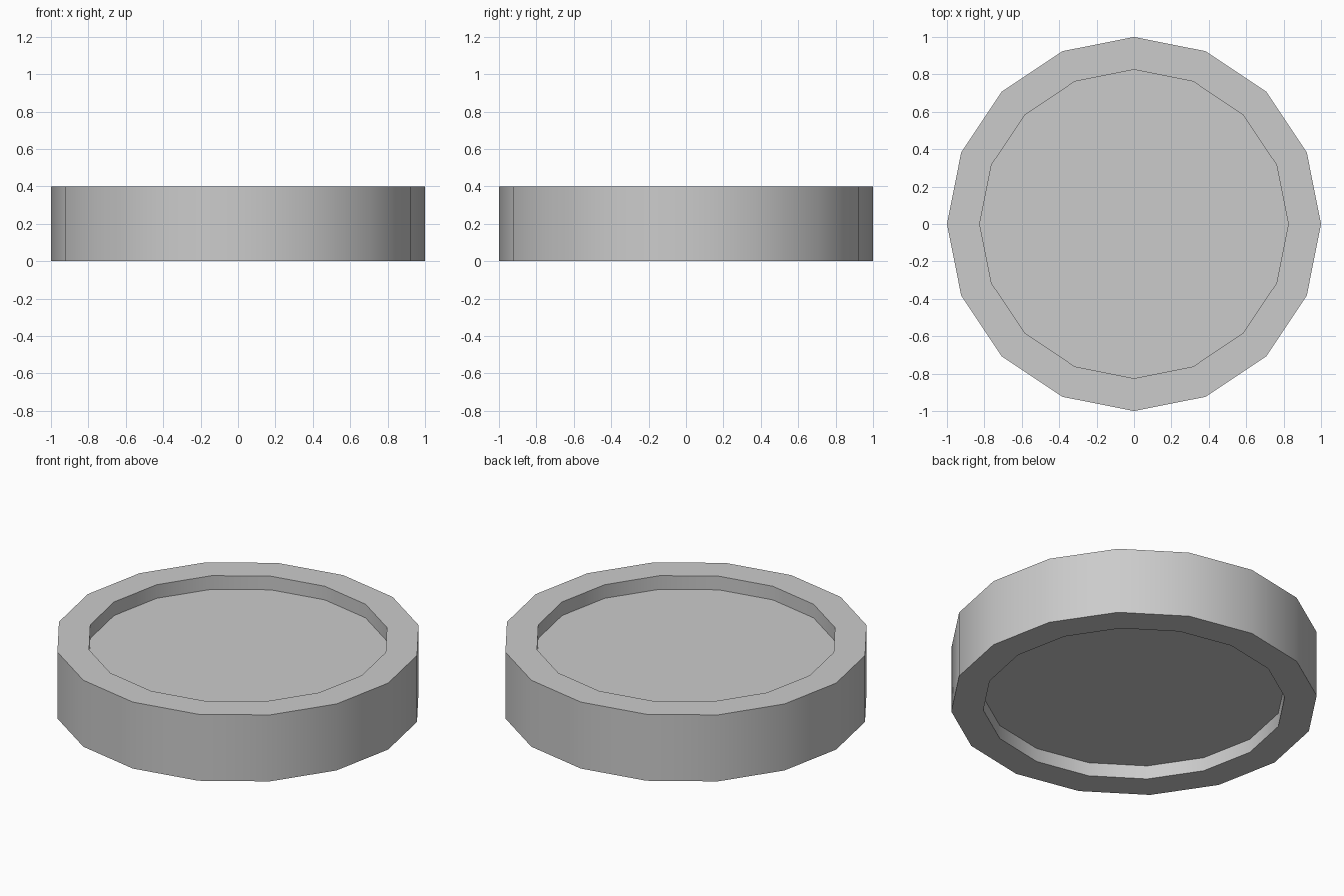
import bpy, bmesh
from math import cos, sin, pi, radians

if "Cube" in bpy.data.objects:
    bpy.data.objects.remove(bpy.data.objects["Cube"])

SIDES = 16
OUTER, INNER = 1.0, 0.825
HEIGHT, RECESS = 0.4, 0.082


def ring(bm, radius, z):
    return [bm.verts.new((radius * cos(2 * pi * i / SIDES),
                          radius * sin(2 * pi * i / SIDES), z))
            for i in range(SIDES)]


def bridge(bm, a, b):
    for i in range(SIDES):
        j = (i + 1) % SIDES
        bm.faces.new((a[i], a[j], b[j], b[i]))


# Round disc with a raised rim on both sides: profile from lower to upper floor
profile = [(INNER, RECESS), (INNER, 0), (OUTER, 0),
           (OUTER, HEIGHT), (INNER, HEIGHT), (INNER, HEIGHT - RECESS)]
bm = bmesh.new()
rings = [ring(bm, r, z) for r, z in profile]
for a, b in zip(rings, rings[1:]):
    bridge(bm, a, b)

# Recessed floors
bm.faces.new(rings[0][::-1])
bm.faces.new(rings[-1])
bmesh.ops.recalc_face_normals(bm, faces=bm.faces)

mesh = bpy.data.meshes.new("rimmed_disc")
bm.to_mesh(mesh)
bm.free()
disc = bpy.data.objects.new("rimmed_disc", mesh)
bpy.context.collection.objects.link(disc)

# Smooth sides, sharp rim edges
bpy.context.view_layer.objects.active = disc
disc.select_set(True)
bpy.ops.object.shade_smooth_by_angle(angle=radians(30))
